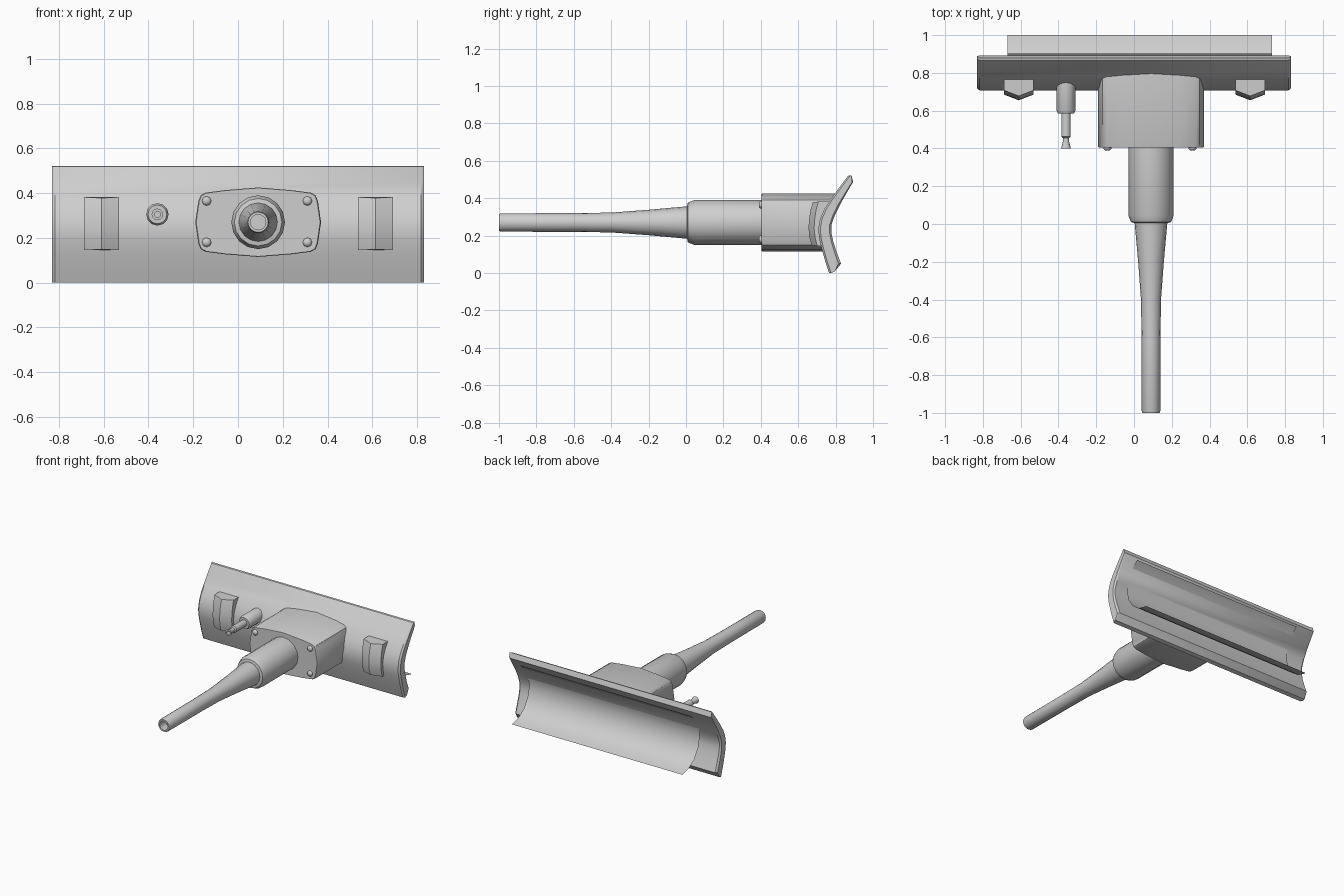
import bpy, math

if "Cube" in bpy.data.objects:
    bpy.data.objects.remove(bpy.data.objects["Cube"])

grey = bpy.data.materials.new("plain_grey")
grey.diffuse_color = (0.62, 0.62, 0.62, 1)
grey.use_nodes = True
grey.node_tree.nodes["Principled BSDF"].inputs["Base Color"].default_value = grey.diffuse_color


def make(name, verts, faces, angle=35):
    me = bpy.data.meshes.new(name)
    me.from_pydata(verts, [], faces)
    me.materials.append(grey)
    ob = bpy.data.objects.new(name, me)
    bpy.context.collection.objects.link(ob)
    bpy.ops.object.select_all(action='DESELECT')
    ob.select_set(True)
    bpy.context.view_layer.objects.active = ob
    bpy.ops.object.mode_set(mode='EDIT')
    bpy.ops.mesh.select_all(action='SELECT')
    bpy.ops.mesh.normals_make_consistent(inside=False)
    bpy.ops.object.mode_set(mode='OBJECT')
    bpy.ops.object.shade_smooth_by_angle(angle=math.radians(angle))
    return ob


def loft(name, rings, cap_start=True, cap_end=True, closed=True, angle=35):
    """Skin a list of equal-length rings."""
    n = len(rings[0])
    verts = [p for r in rings for p in r]
    faces = []
    for i in range(len(rings) - 1):
        for j in range(n if closed else n - 1):
            k = (j + 1) % n
            faces.append((i*n + j, i*n + k, (i+1)*n + k, (i+1)*n + j))
    if cap_start:
        faces.append(tuple(range(n)))
    if cap_end:
        faces.append(tuple(range((len(rings)-1)*n, len(rings)*n)))
    return make(name, verts, faces, angle)


def turned(name, cx, cz, profile, n=16, angle=35):
    """Round part along y from (y, radius) pairs."""
    rings = [[(cx + r*math.cos(2*math.pi*j/n), y, cz + r*math.sin(2*math.pi*j/n))
              for j in range(n)] for y, r in profile]
    return loft(name, rings, angle=angle)


def interp(table, t):
    for (a, u), (b, v) in zip(table, table[1:]):
        if t <= b:
            return u + (v - u) * (t - a) / (b - a)
    return table[-1][1]


# Curved shield plate: front and back curves as (z, y)
front = [(0, .765), (.06, .745), (.12, .728), (.18, .713), (.235, .707), (.29, .717),
         (.34, .739), (.39, .771), (.45, .814), (.519, .866)]
back = [(.487, .893), (.43, .86), (.37, .826), (.31, .796), (.257, .777),
        (.215, .777), (.17, .787), (.11, .806), (.05, .829), (.007, .793)]
outline = front + [(.522, .878)] + back
cy, cz = .785, .25


def plate_ring(x, inset):
    # shrink the section slightly toward its middle for the chamfered ends
    ring = []
    for z, y in outline:
        mid = interp(front, z) + .035
        ring.append((x, y + (mid - y) * inset, z))
    return ring


loft("shield_plate", [plate_ring(-.83, .3), plate_ring(-.818, 0),
                      plate_ring(.818, 0), plate_ring(.83, .3)])

# Thin curved rear apron
arc = [math.radians(120 + 147 * i / 7) for i in range(8)]
loft("rear_apron", [[(x, 1.011 + .215*math.cos(a), .275 + .215*math.sin(a)) for a in arc]
                    for x in (-.67, .73)], False, False, closed=False)

# Gun housing: rounded outline, its rear edge follows the plate
half = [(0, .425), (.15, .413), (.235, .402), (.257, .390), (.267, .365), (.281, .27),
        (.267, .175), (.257, .15), (.235, .138), (.15, .127), (0, .115)]
section = half + [(-x, z) for x, z in half[-2:0:-1]]
loft("gun_housing", [[(.09 + x*.985, .404, .27 + (z - .27)*.985) for x, z in section],
                     [(.09 + x, .41, z) for x, z in section],
                     [(.09 + x, interp(front, z) + .03, z) for x, z in section]],
     cap_end=False)

# Housing bolts
for i, (x, z) in enumerate([(-.14, .365), (-.14, .18), (.31, .365), (.31, .18)]):
    turned(f"housing_bolt_{i+1}", x, z, [(.41, .021), (.398, .021), (.389, .011)], 8, 50)

# Main gun sleeve and hollow barrel
turned("barrel_sleeve", .09, .27, [(.42, .12), (.045, .12), (.01, .106), (.005, .085)])
turned("barrel", .09, .27, [(.05, .088), (0, .086), (-.2, .068), (-.4, .053), (-.6, .05),
                            (-.99, .049), (-1, .045), (-1, .034), (-.93, .034)])

# Small coaxial gun
turned("small_gun_mount", -.36, .305, [(.76, .05), (.60, .05), (.585, .042), (.585, .02)], 12)
turned("small_gun_barrel", -.36, .305, [(.6, .025), (.462, .025), (.455, .016), (.44, .016),
                                        (.40, .026), (.40, .014), (.43, .014)], 12)

# Ridged pads that follow the bend of the plate
for name, cx in (("left_pad", -.61), ("right_pad", .615)):
    rings = []
    for z, y in ((.145, .672), (.19, .66), (.24, .655), (.285, .658), (.335, .665), (.382, .678)):
        rear = interp(front, z) + .02
        rings.append([(cx - .078, rear, z), (cx - .078, y + .03, z), (cx, y, z - .004 * (z > .35) + .004 * (z < .16)),
                      (cx + .078, y + .03, z), (cx + .078, rear, z)])
    loft(name, rings)
